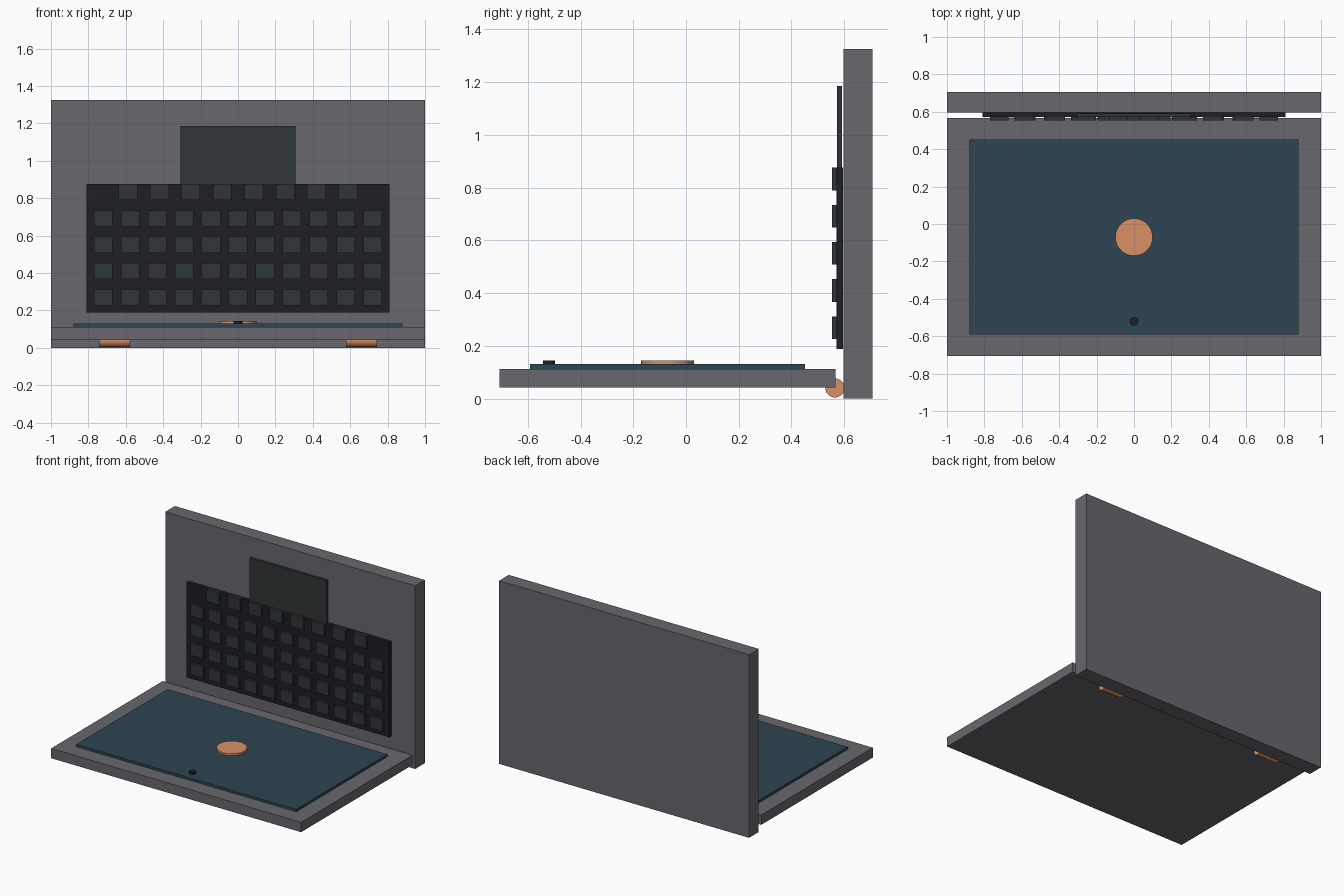
import bpy, math

if "Cube" in bpy.data.objects:
    bpy.data.objects.remove(bpy.data.objects["Cube"])


def material(name, rgb):
    m = bpy.data.materials.new(name)
    m.diffuse_color = (*rgb, 1)
    m.use_nodes = True
    m.node_tree.nodes["Principled BSDF"].inputs["Base Color"].default_value = m.diffuse_color
    return m


GREY = material("casing grey", (0.14, 0.14, 0.155))
BLUE = material("screen blue", (0.026, 0.06, 0.085))
COPPER = material("copper", (0.70, 0.28, 0.13))
BLACK = material("black", (0.013, 0.013, 0.018))
KEY = material("key grey", (0.028, 0.036, 0.039))


def box(name, x, y, z, mat):
    """Box from (min, max) ranges."""
    bpy.ops.mesh.primitive_cube_add(size=1, location=[(a + b) / 2 for a, b in (x, y, z)])
    o = bpy.context.object
    o.name = name
    o.scale = [b - a for a, b in (x, y, z)]
    bpy.ops.object.transform_apply(location=False, rotation=False, scale=True)
    o.data.materials.append(mat)
    return o


def cylinder(name, r, depth, loc, mat, rot=(0, 0, 0)):
    bpy.ops.mesh.primitive_cylinder_add(vertices=48, radius=r, depth=depth, location=loc, rotation=rot)
    o = bpy.context.object
    o.name = name
    bpy.ops.object.shade_smooth_by_angle()
    o.data.materials.append(mat)
    return o


# Two casing halves
box("upright_panel", (-1, 1), (0.597, 0.707), (0, 1.325), GREY)
box("flat_panel", (-1, 1), (-0.707, 0.568), (0.041, 0.112), GREY)

# Screen with its disc and camera dot
box("screen", (-0.88, 0.88), (-0.592, 0.452), (0.112, 0.13), BLUE)
cylinder("screen_disc", 0.1, 0.014, (0, -0.07, 0.137), COPPER)
cylinder("camera_dot", 0.023, 0.014, (0, -0.52, 0.137), BLACK)

# Keyboard plate and touchpad
box("keyboard_plate", (-0.81, 0.81), (0.571, 0.595), (0.188, 0.876), BLACK)
box("touchpad", (-0.308, 0.308), (0.573, 0.591), (0.80, 1.186), KEY)


# Keys: four rows of eleven, one row of eight
def key_row(row, count, pitch):
    z = 0.269 + row * 0.141
    for i in range(count):
        x = (i - (count - 1) / 2) * pitch
        box(f"key_{row}_{i}", (x - 0.05, x + 0.05), (0.554, 0.572), (z - 0.043, z + 0.043), KEY)


for row in range(4):
    key_row(row, 11, 0.144)
key_row(4, 8, 0.168)

# Hinge barrels
for side, s in (("left", -1), ("right", 1)):
    cylinder(f"hinge_{side}", 0.036, 0.164, (s * 0.66, 0.565, 0.04), COPPER, (0, math.pi / 2, 0))
